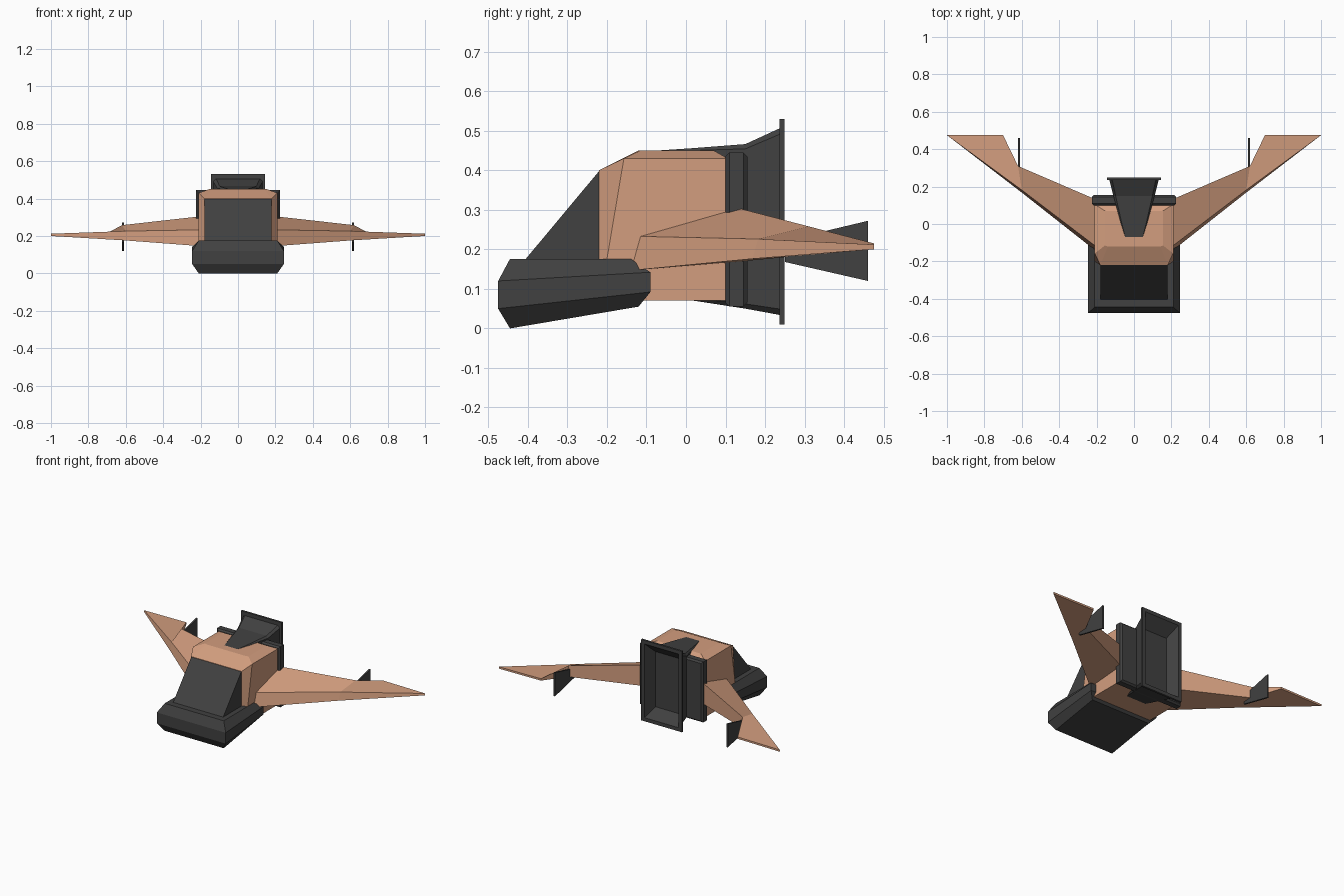
import bpy, bmesh


def material(name, rgb):
    m = bpy.data.materials.new(name)
    m.diffuse_color = (*rgb, 1)
    return m


ORANGE = material("hull_orange", (0.65, 0.34, 0.21))
DARK = material("dark_grey", (0.052, 0.052, 0.052))


def loft(name, rings, mat, cap_start=True, cap_end=True, mirror=False):
    """Skin a series of rings with equal point counts."""
    bm = bmesh.new()
    rows = [[bm.verts.new(p) for p in ring] for ring in rings]
    n = len(rows[0])
    for a, b in zip(rows, rows[1:]):
        for i in range(n):
            j = (i + 1) % n
            bm.faces.new((a[i], a[j], b[j], b[i]))
    if cap_start:
        bm.faces.new(rows[0][::-1])
    if cap_end:
        bm.faces.new(rows[-1])
    bmesh.ops.recalc_face_normals(bm, faces=bm.faces)
    me = bpy.data.meshes.new(name)
    bm.to_mesh(me)
    bm.free()
    me.materials.append(mat)
    ob = bpy.data.objects.new(name, me)
    bpy.context.collection.objects.link(ob)
    if mirror:
        ob.modifiers.new("mirror", "MIRROR").use_bisect_axis[0] = False
    return ob


def both_sides(half):
    """Complete a ring from its right-hand points."""
    return half + [(-x, y, z) for x, y, z in reversed(half)]


def rect(y, w, z0, z1, c=0.0):
    """Rectangle ring facing y, with chamfered corners if c > 0."""
    if c == 0:
        return both_sides([(w, y, z0), (w, y, z1)])
    return both_sides([(w - c, y, z0), (w, y, z0 + c), (w, y, z1 - c), (w - c, y, z1)])


# Main hull: stacked rings with sloping front and chamfered roof
loft("hull", [both_sides(h) for h in (
    [(0.18, -0.22, 0.07), (0.21, -0.20, 0.07), (0.21, 0.105, 0.07)],
    [(0.18, -0.22, 0.175), (0.21, -0.20, 0.175), (0.21, 0.105, 0.175)],
    [(0.18, -0.22, 0.40), (0.21, -0.157, 0.43), (0.21, 0.105, 0.43)],
    [(0.14, -0.12, 0.45), (0.155, -0.115, 0.45), (0.155, 0.07, 0.45)],
)], ORANGE)

# Nose block with bevelled rim
loft("nose", [both_sides(h) for h in (
    [(0.21, -0.445, 0.0), (0.21, -0.12, 0.055)],
    [(0.245, -0.475, 0.05), (0.245, -0.09, 0.092)],
    [(0.245, -0.475, 0.12), (0.245, -0.09, 0.142)],
    [(0.21, -0.445, 0.176), (0.21, -0.14, 0.176)],
)], DARK)

# Sloping windshield wedge
wedge = [(-0.41, 0.17), (-0.218, 0.17), (-0.218, 0.40)]
loft("windshield", [[(x, y, z) for y, z in wedge] for x in (-0.178, 0.178)], DARK)

# Slab behind the hull
loft("rear_slab", [
    rect(0.10, 0.215, 0.065, 0.435), rect(0.11, 0.225, 0.055, 0.445),
    rect(0.145, 0.225, 0.055, 0.445), rect(0.155, 0.215, 0.065, 0.435),
], DARK)

# Flaring engine duct, open at the back
loft("engine_duct", [
    rect(-0.07, 0.05, 0.085, 0.45, 0.003), rect(0.02, 0.075, 0.07, 0.456, 0.006),
    rect(0.15, 0.11, 0.05, 0.466, 0.012), rect(0.237, 0.132, 0.034, 0.506, 0.015),
], DARK, cap_end=False)

# Exhaust frame with a sunken, sloped-wall nozzle
loft("exhaust_frame", [
    rect(0.236, 0.125, 0.04, 0.50), rect(0.236, 0.145, 0.01, 0.53),
    rect(0.249, 0.145, 0.01, 0.53), rect(0.249, 0.122, 0.033, 0.507),
    rect(0.18, 0.09, 0.085, 0.44),
], DARK, cap_start=False)

# Swept wings: leading bottom, leading top, trailing top, trailing bottom
loft("wing", [
    [(0.19, -0.155, 0.145), (0.19, -0.13, 0.233), (0.19, 0.125, 0.306), (0.19, 0.125, 0.168)],
    [(0.60, 0.168, 0.176), (0.60, 0.182, 0.226), (0.62, 0.31, 0.258), (0.62, 0.31, 0.186)],
    [(1.0, 0.475, 0.20), (1.0, 0.475, 0.212), (0.70, 0.475, 0.215), (0.70, 0.475, 0.203)],
], ORANGE, mirror=True)

# Upright fins behind the wings
fin = [(0.25, 0.168), (0.46, 0.12), (0.46, 0.272), (0.25, 0.222)]
loft("wing_fin", [[(x, y, z) for y, z in fin] for x in (0.61, 0.62)], DARK, mirror=True)
